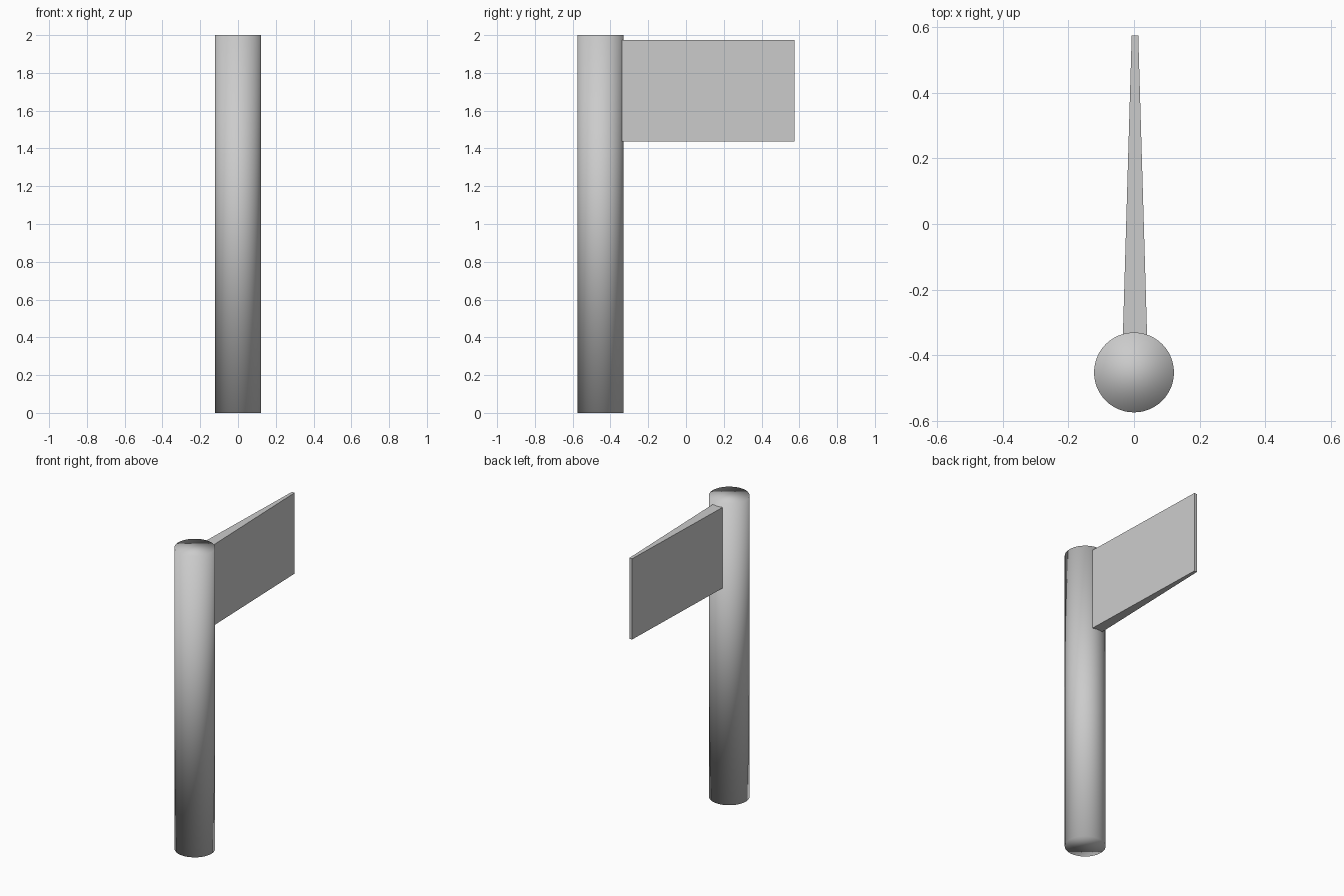
import bpy
import bmesh

if "Cube" in bpy.data.objects:
    bpy.data.objects.remove(bpy.data.objects["Cube"])

# Pole: tall smooth cylinder
bpy.ops.mesh.primitive_cylinder_add(vertices=48, radius=0.122, depth=2.0,
                                    location=(0, -0.453, 1.0))
pole = bpy.context.object
pole.name = "pole"
bpy.ops.object.shade_smooth()

# Flag panel: box tapering in thickness from the pole to the free end
bm = bmesh.new()
bmesh.ops.create_cube(bm, size=1.0)
for v in bm.verts:
    at_tip = v.co.y > 0
    half = 0.010 if at_tip else 0.037
    v.co.x = 0.003 + (half if v.co.x > 0 else -half)
    v.co.y = 0.575 if at_tip else -0.342
    v.co.z = 1.973 if v.co.z > 0 else 1.437
mesh = bpy.data.meshes.new("flag_panel")
bm.to_mesh(mesh)
bm.free()
flag = bpy.data.objects.new("flag_panel", mesh)
bpy.context.collection.objects.link(flag)
